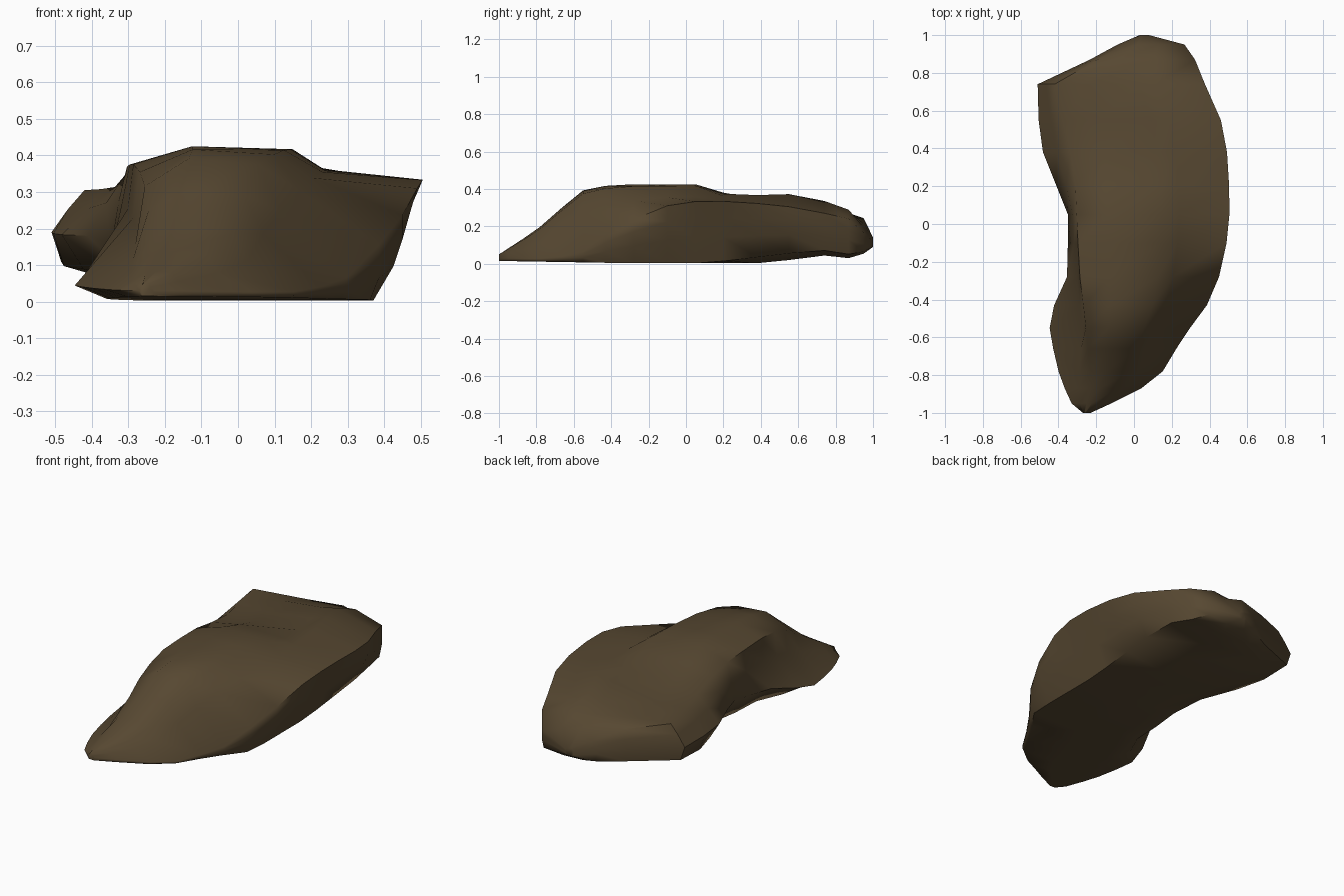
import bpy, bmesh

if "Cube" in bpy.data.objects:
    bpy.data.objects.remove(bpy.data.objects["Cube"])


def curve(*pts):
    """Piecewise-linear profile along the length (y) of the rock."""
    def f(y):
        for (a, u), (b, v) in zip(pts, pts[1:]):
            if y <= b:
                return u + (v - u) * max(0, (y - a) / (b - a))
        return pts[-1][1]
    return f


def mix(a, b, t):
    return a + (b - a) * t


# Plan outline
left = curve((-1, -.27), (-.95, -.33), (-.82, -.39), (-.65, -.43), (-.53, -.45), (-.42, -.42),
             (-.27, -.35), (.05, -.35), (.2, -.41), (.4, -.49), (.6, -.51), (.74, -.51),
             (.9, -.17), (.96, -.07), (1, .03))
right = curve((-1, -.23), (-.89, .01), (-.8, .14), (-.6, .26), (-.37, .43), (-.1, .49),
              (.1, .51), (.5, .485), (.65, .41), (.86, .33), (.96, .26), (1, .08))
# Heights of the long lines running front to back; the crest drops to a valley at the back
crest_z = curve((-1, .05), (-.8, .18), (-.56, .39), (-.45, .415), (-.3, .425), (.05, .425),
                (.2, .38), (.38, .32), (.55, .30), (.74, .285), (.88, .27), (.96, .24), (1, .14))
ridge_x = curve((-1, -.26), (-.8, -.23), (-.5, -.26), (-.25, -.29), (.2, -.31), (.4, -.34),
                (.74, -.42), (.9, -.14), (1, .035))
ridge_z = curve((-1, .05), (-.8, .17), (-.5, .345), (-.25, .38), (.05, .37), (.2, .345), (.4, .31),
                (.74, .305), (.87, .26), (1, .13))
shelf_z = curve((-1, .04), (-.8, .1), (-.57, .24), (-.37, .33), (-.1, .355), (.2, .362),
                (.55, .372), (.7, .35), (.88, .285), (1, .13))
shelf_mix = curve((-1, .12), (.05, .12), (.4, .6), (1, .6))
brow_z = curve((-1, .03), (-.8, .025), (-.57, .05), (-.37, .2), (-.1, .31), (.1, .34),
               (.5, .315), (.65, .285), (.86, .25), (1, .12))
left_z = curve((-1, .03), (-.53, .045), (-.3, .1), (0, .15), (.2, .18), (.74, .19), (1, .1))
base_z = curve((-1, .015), (-.3, .003), (.43, .003), (.73, .045), (.87, .03), (.97, .06), (1, .09))
lift = curve((-1, 0), (.1, 0), (.45, .04), (.9, .02), (1, 0))
left_lift = curve((-1, 0), (0, 0), (.3, .09), (.7, .07), (.87, .05), (1, 0))
# How sharply the left flank is undercut, and how far out its foot lies
flank = curve((-1, .5), (-.8, .65), (-.55, .92), (-.3, .8), (0, .5), (1, .5))
left_foot = curve((-1, .12), (.15, .12), (.5, .03), (1, .03))


def section(y):
    l, r, rx = left(y), right(y), ridge_x(y)
    zb, zu, zr = base_z(y), base_z(y) + lift(y), brow_z(y)
    return [(mix(l, r, .25), zb + left_lift(y) * .3),
            (mix(l, r, left_foot(y)), zb + left_lift(y)), (l, left_z(y)),
            (mix(l, rx, flank(y)), mix(left_z(y), ridge_z(y), .55)),
            (rx, ridge_z(y)), (mix(rx, r, .22), crest_z(y)),
            (mix(rx, r, .56), mix(crest_z(y), shelf_z(y), shelf_mix(y))),
            (mix(rx, r, .67), shelf_z(y)), (r, zr),
            (min(r, .465), mix(zu, zr, .72)), (min(r, .425), mix(zu, zr, .4)),
            (min(mix(l, r, .97), .37), zu), (mix(l, r, .6), zb)]


# Rock body lofted through the sections
bm = bmesh.new()
stations = (-1, -.95, -.87, -.78, -.66, -.55, -.43, -.28, -.1, .05, .2, .38, .55, .74, .87, .95, 1)
rings = [[bm.verts.new((x, y, z)) for x, z in section(y)] for y in stations]
for a, b in zip(rings, rings[1:]):
    for i in range(len(a)):
        j = (i + 1) % len(a)
        bm.faces.new((a[i], a[j], b[j], b[i]))
bm.faces.new(rings[0])
bm.faces.new(rings[-1])
bmesh.ops.recalc_face_normals(bm, faces=bm.faces)
mesh = bpy.data.meshes.new("rock")
bm.to_mesh(mesh)
bm.free()

rock = bpy.data.objects.new("rock", mesh)
bpy.context.collection.objects.link(rock)
brown = bpy.data.materials.new("dark brown stone")
brown.diffuse_color = (.094, .064, .031, 1)
brown.use_nodes = True
brown.node_tree.nodes["Principled BSDF"].inputs["Base Color"].default_value = brown.diffuse_color
mesh.materials.append(brown)
bpy.context.view_layer.objects.active = rock
rock.select_set(True)
bpy.ops.object.shade_smooth_by_angle(angle=1.0)
